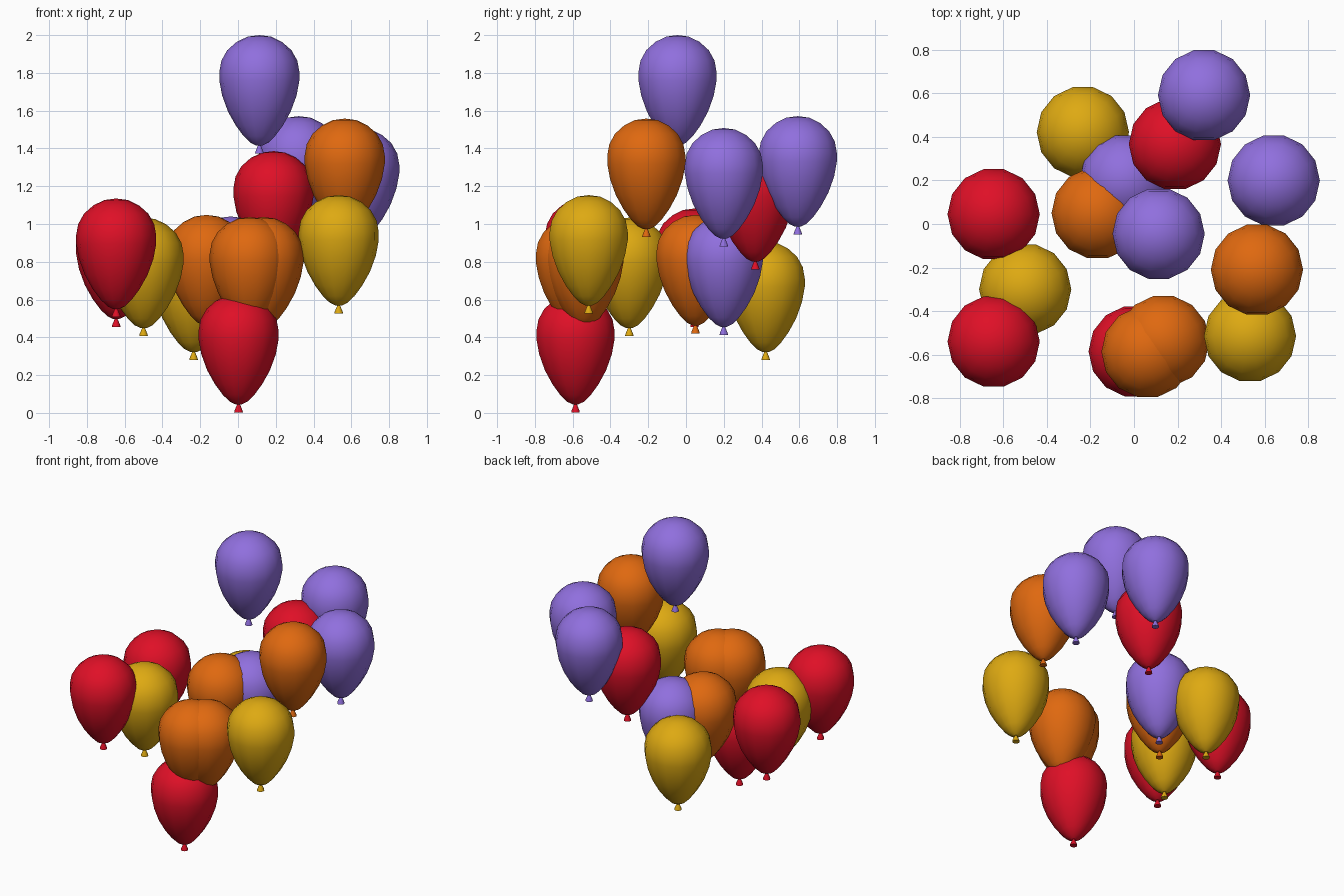
import bpy, bmesh, math

if "Cube" in bpy.data.objects:
    bpy.data.objects.remove(bpy.data.objects["Cube"])

SIDES = 14
BODY_HEIGHT = 0.585

# Body outline (radius, height) measured from the neck up to the crown
BODY = [(0.016, 0.0), (0.047, 0.015), (0.083, 0.05), (0.124, 0.105),
        (0.166, 0.18), (0.197, 0.265), (0.212, 0.345), (0.212, 0.39),
        (0.201, 0.45), (0.170, 0.505), (0.120, 0.549), (0.062, 0.577)]
# Tied knot: a small flared cone hanging under the neck
KNOT = [(0.023, -0.042), (0.021, -0.032), (0.006, 0.004)]


def lathe(bm, profile, crown=None):
    """Spin a profile about z; close the bottom, and the top with a cap or a pole."""
    rings = []
    for r, z in profile:
        rings.append([bm.verts.new((r * math.cos(2 * math.pi * i / SIDES),
                                    r * math.sin(2 * math.pi * i / SIDES), z))
                      for i in range(SIDES)])
    for low, high in zip(rings, rings[1:]):
        for i in range(SIDES):
            j = (i + 1) % SIDES
            bm.faces.new((low[i], low[j], high[j], high[i])).smooth = True
    bm.faces.new(rings[0][::-1])
    if crown is None:
        bm.faces.new(rings[-1])
    else:
        pole = bm.verts.new((0, 0, crown))
        for i in range(SIDES):
            bm.faces.new((rings[-1][i], rings[-1][(i + 1) % SIDES], pole)).smooth = True


def balloon_mesh(name, colour):
    mat = bpy.data.materials.new(name)
    mat.diffuse_color = (*colour, 1)
    mat.use_nodes = True
    mat.node_tree.nodes["Principled BSDF"].inputs["Base Color"].default_value = mat.diffuse_color
    bm = bmesh.new()
    lathe(bm, BODY, BODY_HEIGHT)
    lathe(bm, KNOT)
    mesh = bpy.data.meshes.new(name + "_balloon")
    bm.to_mesh(mesh)
    bm.free()
    mesh.materials.append(mat)
    return mesh


COLOURS = {
    "red": (0.74, 0.005, 0.02),
    "orange": (0.74, 0.14, 0.005),
    "yellow": (0.73, 0.40, 0.006),
    "purple": (0.28, 0.16, 0.73),
}

# Where each balloon floats: x, y and height of the crown
PLACES = {
    "red": [(0.003, -0.585, 0.63), (-0.645, -0.54, 1.135),
            (-0.645, 0.045, 1.082), (0.188, 0.367, 1.386)],
    "orange": [(0.062, -0.588, 1.037), (0.135, -0.538, 1.037),
               (-0.167, 0.05, 1.048), (0.565, -0.21, 1.558)],
    "yellow": [(0.533, -0.515, 1.153), (-0.5, -0.3, 1.034), (-0.235, 0.422, 0.907)],
    "purple": [(0.113, -0.045, 2.0), (0.322, 0.592, 1.571),
               (0.642, 0.2, 1.508), (-0.038, 0.2, 1.04)],
}

for name, colour in COLOURS.items():
    mesh = balloon_mesh(name, colour)
    for n, (x, y, top) in enumerate(PLACES[name], 1):
        ob = bpy.data.objects.new(f"{name}_balloon_{n}", mesh)
        ob.location = (x, y, top - BODY_HEIGHT)
        bpy.context.collection.objects.link(ob)
